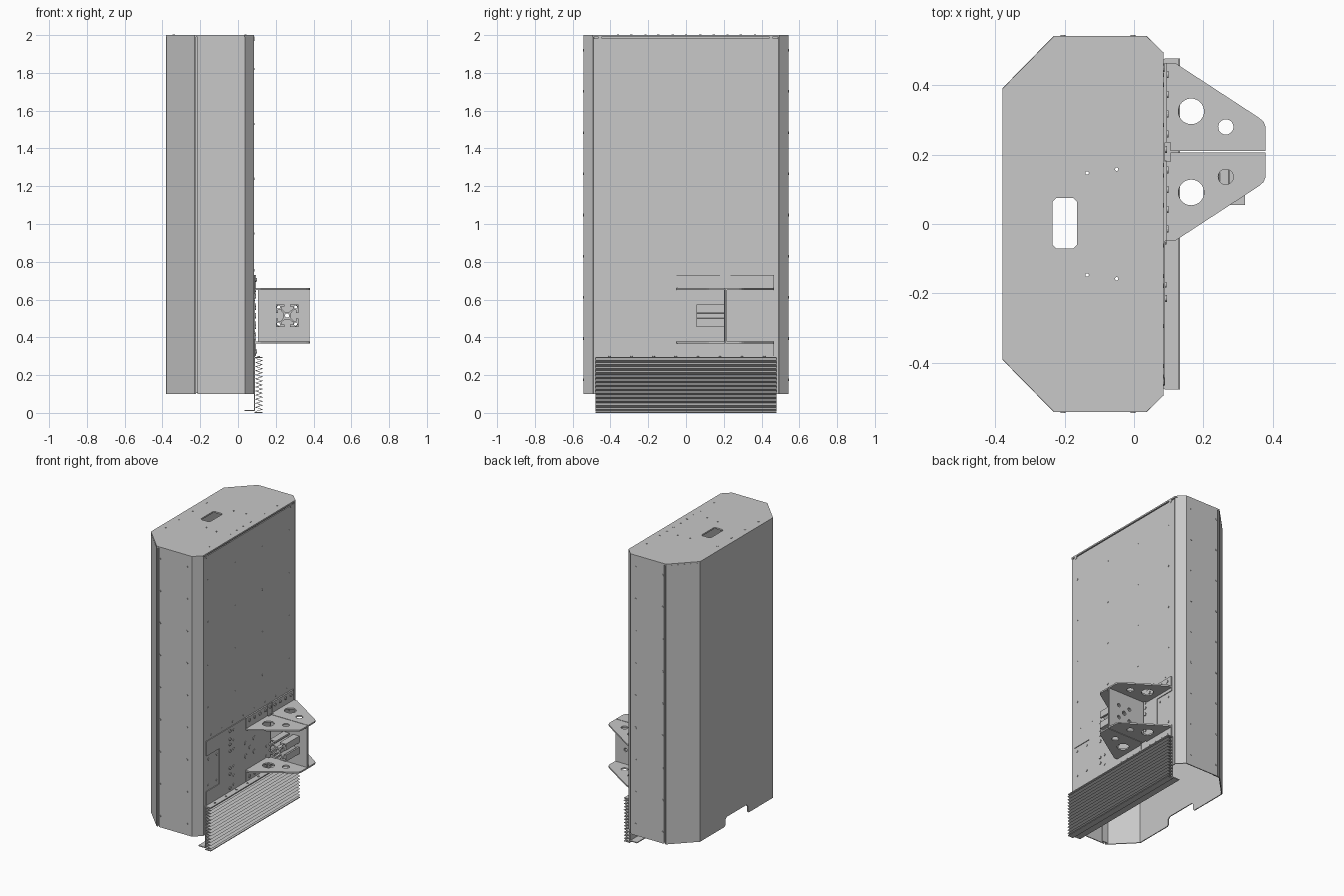
import bpy, bmesh, math
from mathutils import Matrix, Vector

cube = bpy.data.objects.get("Cube")
if cube:
    bpy.data.objects.remove(cube)

grey = bpy.data.materials.new("light grey metal")
grey.use_nodes = True
grey.diffuse_color = (0.58, 0.58, 0.58, 1)
grey.node_tree.nodes["Principled BSDF"].inputs["Base Color"].default_value = grey.diffuse_color

# Profile planes: x uses (y, z), y uses (z, x), z uses (x, y)
FRAMES = {"x": ((0, 1, 0), (0, 0, 1), (1, 0, 0)),
          "y": ((0, 0, 1), (1, 0, 0), (0, 1, 0)),
          "z": ((1, 0, 0), (0, 1, 0), (0, 0, 1))}


def frame(axis, at):
    m = Matrix(FRAMES[axis]).transposed().to_4x4()
    m.translation = Vector(FRAMES[axis][2]) * at
    return m


def add(name, mesh):
    ob = bpy.data.objects.new(name, mesh)
    bpy.context.scene.collection.objects.link(ob)
    mesh.materials.clear()
    mesh.materials.append(grey)
    return ob


def circle(u, v, r, n=20):
    return [(u + r * math.cos(k * math.tau / n), v + r * math.sin(k * math.tau / n)) for k in range(n)]


def rect(u0, u1, v0, v1):
    return [(u0, v0), (u1, v0), (u1, v1), (u0, v1)]


def plate(name, axis, lo, hi, outline, holes=()):
    """Flat sheet with holes, from lo to hi along the axis."""
    cu = bpy.data.curves.new(name, "CURVE")
    cu.dimensions, cu.fill_mode, cu.extrude = "2D", "BOTH", (hi - lo) / 2
    for loop in [outline, *holes]:
        sp = cu.splines.new("POLY")
        sp.points.add(len(loop) - 1)
        for p, (u, v) in zip(sp.points, loop):
            p.co = (u, v, 0, 1)
        sp.use_cyclic_u = True
    tmp = bpy.data.objects.new(name, cu)
    bpy.context.scene.collection.objects.link(tmp)
    dg = bpy.context.evaluated_depsgraph_get()
    me = bpy.data.meshes.new_from_object(tmp.evaluated_get(dg))
    bpy.data.objects.remove(tmp)
    bm = bmesh.new()
    bm.from_mesh(me)
    bmesh.ops.remove_doubles(bm, verts=bm.verts, dist=1e-5)
    bm.transform(frame(axis, (lo + hi) / 2))
    bmesh.ops.recalc_face_normals(bm, faces=bm.faces)
    for f in bm.faces:
        f.smooth = False
    bm.to_mesh(me)
    bm.free()
    return add(name, me)


def folded(name, axis, lo, hi, path, t):
    """Bent sheet: an open path swept along the axis and thickened."""
    bm = bmesh.new()
    m0, m1 = frame(axis, lo), frame(axis, hi)
    rows = [[bm.verts.new(m @ Vector((u, v, 0))) for u, v in path] for m in (m0, m1)]
    for k in range(len(path) - 1):
        bm.faces.new((rows[0][k], rows[0][k + 1], rows[1][k + 1], rows[1][k]))
    me = bpy.data.meshes.new(name)
    bm.to_mesh(me)
    bm.free()
    ob = add(name, me)
    mod = ob.modifiers.new("thickness", "SOLIDIFY")
    mod.thickness, mod.offset, mod.use_even_offset = t, 0, True
    return ob


def screws(name, axis, at, points, r=0.007, h=0.006):
    bm = bmesh.new()
    for u, v in points:
        m = frame(axis, at) @ Matrix.Translation((u, v, 0))
        bmesh.ops.create_cone(bm, cap_ends=True, segments=12, radius1=r, radius2=r, depth=h, matrix=m)
    me = bpy.data.meshes.new(name)
    bm.to_mesh(me)
    bm.free()
    return add(name, me)


def grid(us, vs):
    return [(u, v) for u in us for v in vs]


# Lid with cable opening, small holes and screws
half = [(-0.38, 0.39), (-0.23, 0.543), (0.035, 0.543), (0.085, 0.495)]
octagon = half + [(x, -y) for x, y in reversed(half)]
slot = [(-0.235, -0.06), (-0.225, -0.07), (-0.175, -0.07), (-0.165, -0.06),
        (-0.165, 0.065), (-0.175, 0.075), (-0.225, 0.075), (-0.235, 0.065)]
small = [circle(x, s * y, 0.005, 10) for x, y in ((-0.135, 0.147), (-0.05, 0.158)) for s in (1, -1)]
plate("lid", "z", 1.99, 2.0, octagon, [slot] + small)
screws("lid_screws", "z", 1.999, grid([-0.34], [-0.29, -0.147, 0, 0.147, 0.29])
       + grid([0.04], [-0.36, -0.215, -0.145, -0.07, 0, 0.075, 0.147, 0.22, 0.365]), 0.006)

# Back wall with a notch in its lower edge
back = [(-0.39, 0.1), (-0.13, 0.1), (-0.12, 0.11), (-0.12, 0.145), (-0.105, 0.16), (0.105, 0.16),
        (0.12, 0.145), (0.12, 0.11), (0.13, 0.1), (0.39, 0.1), (0.39, 1.99), (-0.39, 1.99)]
plate("back_wall", "x", -0.38, -0.374, back)

# Corner and side walls, mirrored, with a narrow seam between them
side_z = [1.92 - k * 0.218 for k in range(9)]
for s, side in ((1, "left"), (-1, "right")):
    def flip(path):
        return [(x, s * y) for x, y in path]
    folded("corner_wall_" + side, "z", 0.1, 1.99, flip([(-0.222, 0.54), (-0.23, 0.54), (-0.377, 0.39)]), 0.006)
    folded("side_wall_" + side, "z", 0.1, 1.99, flip([(-0.214, 0.54), (0.035, 0.54), (0.083, 0.49)]), 0.006)
    folded("seam_strip_" + side, "z", 0.105, 1.99, flip([(-0.235, 0.53), (-0.19, 0.53)]), 0.006)
    screws("side_screws_" + side, "y", s * 0.543, grid(side_z, [-0.205, -0.003]))

# Front panel with the lid lip behind its top edge
plate("front_panel", "x", 0.079, 0.085, rect(-0.49, 0.49, 0.1, 1.982))
plate("lid_lip", "x", 0.068, 0.074, rect(-0.49, 0.49, 1.95, 1.992))
screws("panel_rivets", "x", 0.085, grid([-0.44, -0.15, 0.14, 0.43], [0.95, 1.24, 1.53, 1.82])
       + grid([-0.41 + k * 0.116 for k in range(8)], [0.755]), 0.006, 0.004)
screws("top_screws", "x", 0.085, grid([-0.455, 0.45], [1.98]), 0.012)

# Carriage plate, cut away on both sides
arm = [(0.465, 0.295), (0.465, 0.39), (0.325, 0.39), (0.325, 0.63), (0.465, 0.63), (0.465, 0.73)]
plate("carriage_plate", "x", 0.085, 0.09, arm + [(-y, z) for y, z in reversed(arm)])
screws("carriage_bolts", "x", 0.092, grid([-0.215, 0.215], [0.32, 0.415, 0.455, 0.57, 0.615, 0.65, 0.705]), 0.01)
screws("carriage_screws", "x", 0.091, grid([-0.175, 0.175], [0.33, 0.39, 0.455, 0.57, 0.63, 0.7]), 0.008)
screws("centre_bolts", "x", 0.091, grid([-0.045, 0.045], [0.47, 0.56]) + [(0, 0.515)], 0.014)
screws("recess_screws", "x", 0.086, grid([-0.44, -0.35, 0.35, 0.43], [0.425, 0.6]), 0.007)

# Bracket: two mirrored channel halves with shelves, webs and bolted flanges
MID = 0.208
shelf = [(0.085, 0.465), (0.118, 0.465), (0.36, 0.307), (0.374, 0.295), (0.38, 0.28),
         (0.38, MID + 0.002), (0.105, MID + 0.002), (0.105, 0.235), (0.085, 0.235)]
EX, EZ = 0.26, 0.515
web_holes = [circle(EZ + a, EX + b, 0.012) for a in (-0.042, 0.042) for b in (-0.042, 0.042)]
web_holes.append(circle(EZ, EX, 0.015))
for s, side in ((1, "left"), (-1, "right")):
    def across(y):
        return MID + s * (y - MID)
    outline = [(x, across(y)) for x, y in shelf]
    holes = [circle(0.165, across(0.325), 0.037, 32), circle(0.265, across(0.28), 0.022, 24)]
    ys = sorted((across(0.235), across(0.465)))
    for z0, f0, f1, level in ((0.65, 0.655, 0.73, "upper"), (0.367, 0.3, 0.372, "lower")):
        plate(f"bracket_shelf_{level}_{side}", "z", z0, z0 + 0.01, outline, holes)
        plate(f"bracket_flange_{level}_{side}", "x", 0.09, 0.095, rect(*ys, f0, f1))
        screws(f"bracket_bolts_{level}_{side}", "x", 0.097,
               [(across(0.26 + k * 0.057), 0.705 if level == "upper" else 0.325) for k in range(4)], 0.01)
    lo, hi = sorted((across(MID + 0.002), across(MID + 0.008)))
    plate("bracket_web_" + side, "y", lo, hi, rect(0.367, 0.66, 0.105, 0.378), web_holes)

# Slotted extrusion stub on the web
quarter = [(0.06, -0.06), (0.06, -0.015), (0.048, -0.015), (0.048, -0.03), (0.035, -0.03), (0.02, -0.012),
           (0.02, 0.012), (0.035, 0.03), (0.048, 0.03), (0.048, 0.015), (0.06, 0.015)]
profile = []
for k in range(4):
    c, d = round(math.cos(k * math.pi / 2)), round(math.sin(k * math.pi / 2))
    profile += [(EZ + u * c - v * d, EX + u * d + v * c) for u, v in quarter]
bores = [circle(EZ + a, EX + b, 0.009, 12) for a in (-0.046, 0.046) for b in (-0.046, 0.046)]
plate("extrusion_stub", "y", 0.055, 0.2, profile, bores + [circle(EZ, EX, 0.011, 16)])

# Pleated bellows with backing plate, foot and top flange
TEETH = 13
pleats = [(0.008 + k * 0.28 / (2 * TEETH), 0.128 if k % 2 else 0.094) for k in range(2 * TEETH + 1)]
folded("bellows", "y", -0.478, 0.478, pleats, 0.003)
plate("bellows_back", "x", 0.085, 0.09, rect(-0.475, 0.475, 0.012, 0.298))
plate("bellows_foot", "z", 0.01, 0.016, rect(0.035, 0.09, -0.475, 0.475))
plate("bellows_bottom", "z", 0.0, 0.005, rect(0.088, 0.13, -0.478, 0.478))
plate("bellows_top", "z", 0.29, 0.296, rect(0.088, 0.13, -0.478, 0.478))
screws("bellows_screws", "z", 0.297, grid([0.11], [-0.405 + k * 0.117 for k in range(8)]), 0.006)
